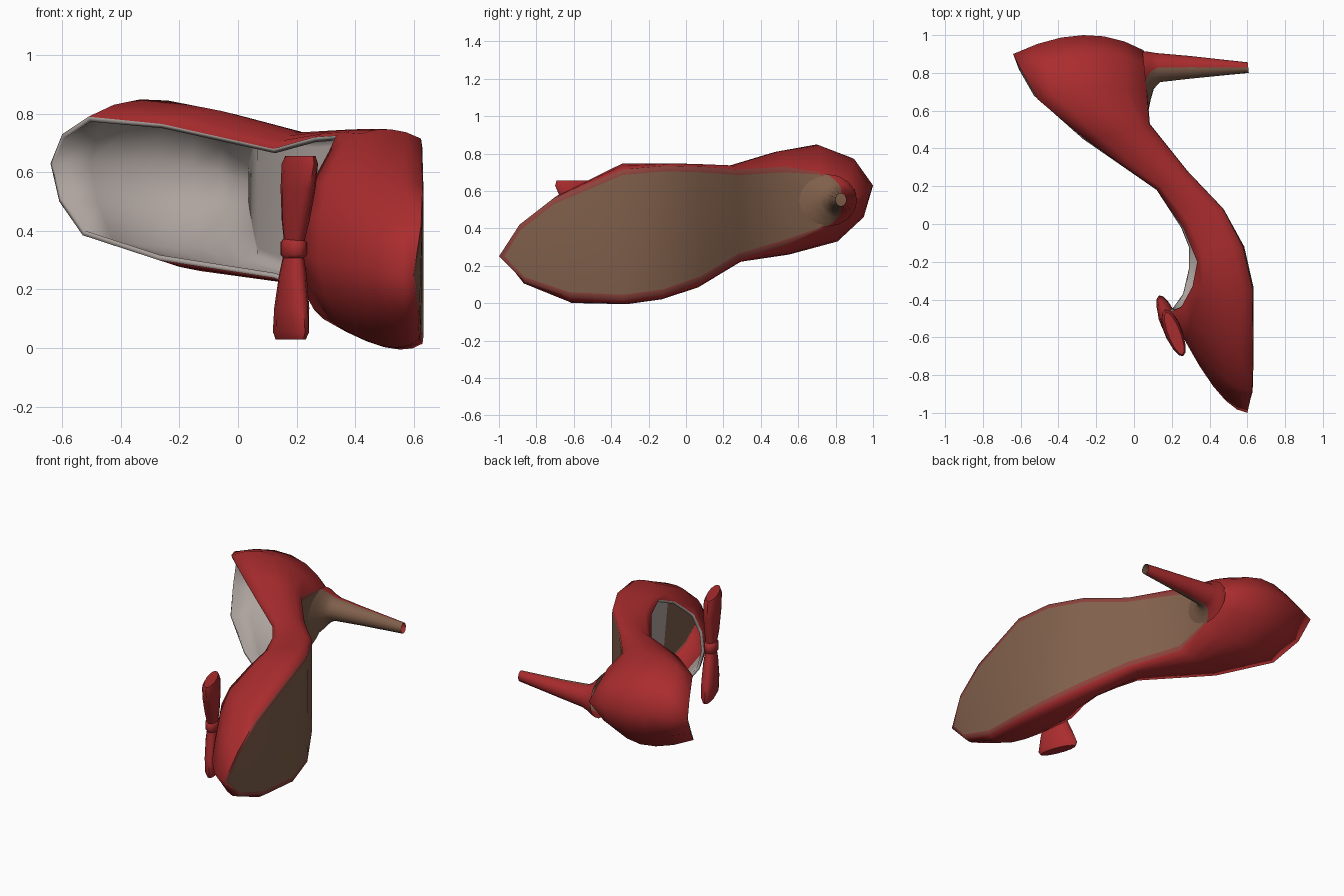
import bpy, bmesh, math
from mathutils import Vector as V

if "Cube" in bpy.data.objects:
    bpy.data.objects.remove(bpy.data.objects["Cube"])


def mat(name, rgb):
    m = bpy.data.materials.new(name)
    m.diffuse_color = (*rgb, 1)
    m.use_nodes = True
    m.node_tree.nodes["Principled BSDF"].inputs["Base Color"].default_value = m.diffuse_color
    return m


RED = mat("red leather", (0.40, 0.025, 0.027))
BROWN = mat("brown sole", (0.215, 0.115, 0.07))
GREY = mat("grey lining", (0.42, 0.37, 0.345))
WELT = mat("dull red welt", (0.26, 0.055, 0.045))


def make(name, bm, mats, angle=50):
    me = bpy.data.meshes.new(name)
    bm.to_mesh(me)
    bm.free()
    for m in mats:
        me.materials.append(m)
    ob = bpy.data.objects.new(name, me)
    bpy.context.collection.objects.link(ob)
    bpy.ops.object.select_all(action='DESELECT')
    ob.select_set(True)
    bpy.context.view_layer.objects.active = ob
    bpy.ops.object.shade_smooth_by_angle(angle=math.radians(angle))
    return ob


def loft(name, rings, u, v, mats, n=14, rule=None, caps=True):
    """Skin elliptical rings (centre, radius along u, radius along v)."""
    bm = bmesh.new()
    u, v = V(u).normalized(), V(v).normalized()
    loops = []
    for c, ru, rv in rings:
        loops.append([bm.verts.new(V(c) + u * ru * math.cos(a) + v * rv * math.sin(a))
                      for a in (2 * math.pi * k / n for k in range(n))])
    for a, b in zip(loops, loops[1:]):
        for k in range(n):
            bm.faces.new((a[k], a[(k + 1) % n], b[(k + 1) % n], b[k]))
    ends = [bm.faces.new(loops[0]), bm.faces.new(loops[-1])]
    bmesh.ops.recalc_face_normals(bm, faces=bm.faces)
    if rule:
        for f in bm.faces:
            f.material_index = rule(f)
    if not caps:
        bmesh.ops.delete(bm, geom=ends, context='FACES_ONLY')
    return make(name, bm, mats)


# Three loops around the shoe, from the toe along the high side to the heel and back
sole_edge = [(.6, -1.0, .25), (.625, -.89, .42), (.63, -.71, .56), (.625, -.34, .715), (.575, -.12, .735),
             (.47, .08, .73), (.28, .28, .715), (.08, .53, .73), (.065, .71, .70), (.05, .85, .63),
             (.05, .92, .57), (.05, .84, .48), (.065, .71, .39), (.08, .53, .31), (.28, .28, .235),
             (.47, .08, .115), (.58, -.12, .045), (.63, -.34, .015), (.62, -.62, .03), (.615, -.86, .11)]
widest = [(.42, -.86, .27), (.43, -.77, .45), (.42, -.62, .585), (.47, -.34, .745), (.43, -.13, .748),
          (.36, .04, .745), (.19, .23, .735), (-.06, .49, .81), (-.24, .71, .845), (-.25, .90, .77),
          (-.27, 1.0, .63), (-.25, .95, .46), (-.24, .81, .33), (-.07, .55, .26), (.19, .28, .22),
          (.38, .05, .09), (.46, -.13, .03), (.5, -.3, .003), (.48, -.58, .01), (.45, -.79, .125)]
topline = [(.19, -.46, .33), (.205, -.46, .45), (.25, -.44, .56), (.31, -.33, .67), (.335, -.2, .725),
           (.26, -.02, .72), (.12, .18, .68), (-.26, .45, .765), (-.51, .66, .79), (-.6, .82, .73),
           (-.64, .9, .63), (-.61, .82, .5), (-.53, .68, .385), (-.27, .45, .30), (.12, .18, .24),
           (.25, -.02, .19), (.29, -.12, .14), (.29, -.24, .10), (.26, -.37, .13), (.21, -.44, .22)]

# Upper, welt and brown sole as one shell
bm = bmesh.new()
N, ROWS = len(topline), 6
# inner edge of the welt, inset towards the opposite side of the sole
welt = []
for i, p in enumerate(sole_edge):
    d = V(sole_edge[N - i if i else 0]) - V(p)
    if i == 0:
        d = V((.02, 1, 0))
    elif i == 10:
        d = V((0, -1, 0))
    q = V(p) + d.normalized() * (.03 if i < 8 or i > 12 else .012)
    q.x += .004
    welt.append(bm.verts.new(q))
rows = [welt]
for r in range(ROWS + 1):
    t = r / ROWS
    row = []
    for b, m, e in zip(sole_edge, widest, topline):
        b, m, e = V(b), V(m), V(e)
        c = m * 2 - (b + e) / 2
        row.append(bm.verts.new(b * (1 - t) ** 2 + c * 2 * t * (1 - t) + e * t * t))
    rows.append(row)
for r, (a, b) in enumerate(zip(rows, rows[1:])):
    for k in range(N):
        f = bm.faces.new((a[k], a[(k + 1) % N], b[(k + 1) % N], b[k]))
        f.material_index = 0 if r else 2
s = welt
bottom = [bm.faces.new((s[0], s[1], s[N - 1])), bm.faces.new((s[9], s[10], s[11]))]
for i in range(1, 9):
    bottom.append(bm.faces.new((s[i], s[i + 1], s[N - i - 1], s[N - i])))
for f in bottom:
    f.material_index = 1
bmesh.ops.recalc_face_normals(bm, faces=bm.faces)
if bottom[4].normal.x < 0:
    bmesh.ops.reverse_faces(bm, faces=bm.faces)
# Deep in the toe the inside is unlined
for f in bm.faces:
    if f.calc_center_median().y < -.62:
        f.material_index += 6
shoe = make("shoe_upper_and_sole", bm,
            [RED, BROWN, WELT, GREY, GREY, GREY, RED, BROWN, WELT, RED, BROWN, BROWN], 80)
mod = shoe.modifiers.new("lining", 'SOLIDIFY')
mod.thickness = 0.018
mod.offset = -1
mod.material_offset = 3
mod.material_offset_rim = 3

# Stiletto heel, open at the tip: brown on the side facing the toe
loft("stiletto_heel",
     [((.06, .755, .55), .16, .14), ((.075, .785, .55), .13, .118), ((.095, .813, .55), .098, .09),
      ((.13, .828, .55), .077, .07), ((.3, .83, .55), .06, .055), ((.605, .828, .553), .028, .034)],
     (-.1, 1, 0), (0, 0, 1), [RED, BROWN], 16,
     lambda f: 1 if f.calc_center_median().y < .828 and f.normal.y < .02 else 0, caps=False)

# Bow: two flaring loops and a knot
ACROSS, OUT = (.36, -.93, 0), (.93, .36, 0)
knot = V((.19, -.53, .34))
for name, tip in (("bow_upper_loop", V((.213, -.58, .655))), ("bow_lower_loop", V((.18, -.50, .03)))):
    loft(name, [(knot.lerp(tip, t), w, d) for t, w, d in
                ((0, .045, .028), (.3, .075, .042), (.65, .11, .048), (.92, .133, .044), (1, .12, .032))],
         ACROSS, OUT, [RED])
loft("bow_knot", [(knot + V((0, 0, h)), w, d) for h, w, d in
                  ((-.035, .05, .03), (-.02, .065, .042), (.02, .065, .042), (.035, .05, .03))],
     ACROSS, OUT, [RED])
